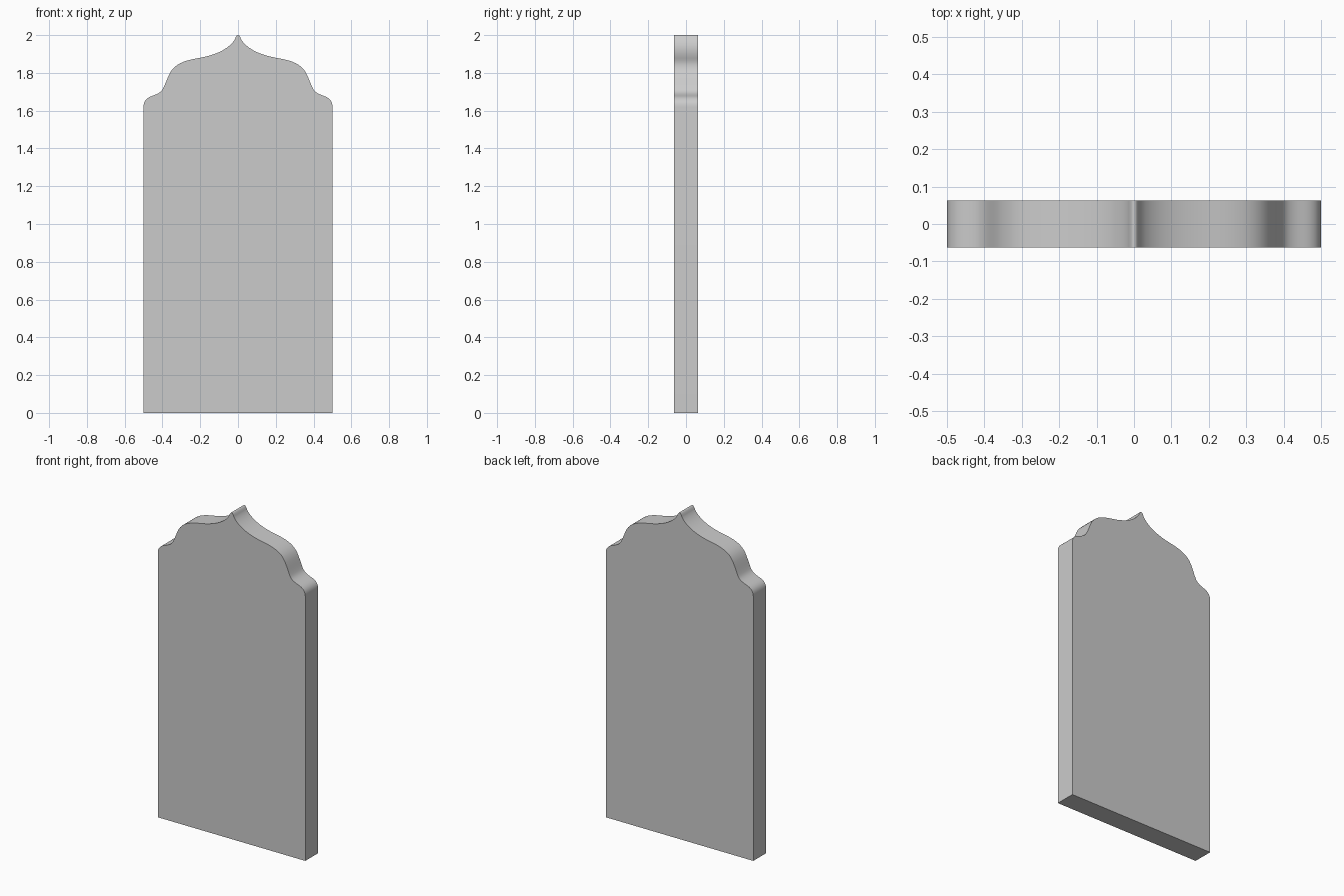
import bpy, bmesh, math
from mathutils import Vector
from mathutils.geometry import interpolate_bezier

if "Cube" in bpy.data.objects:
    bpy.data.objects.remove(bpy.data.objects["Cube"])

HALF_DEPTH = 0.0625

# Right half of the ogee crest: knot, handle, handle, knot ... as (x, z)
crest = [(0.5, 1.62), (0.5, 1.652), (0.482, 1.667), (0.46, 1.676),
         (0.44, 1.684), (0.415, 1.69), (0.40, 1.712),
         (0.386, 1.735), (0.376, 1.77), (0.36, 1.80),
         (0.33, 1.855), (0.27, 1.868), (0.20, 1.88),
         (0.12, 1.895), (0.05, 1.925), (0.018, 1.975),
         (0.011, 1.992), (0.007, 2.0), (0.0, 2.0)]
knots = [Vector((x, 0, z)) for x, z in crest]
right = [Vector((0.5, 0, 0)), knots[0]]
for i in range(0, len(knots) - 1, 3):
    right += interpolate_bezier(*knots[i:i + 4], 10)[1:]

# Mirror the half outline into a closed profile
outline = right + [Vector((-p.x, 0, p.z)) for p in reversed(right[:-1])]

# Slab: front face extruded to the back
bm = bmesh.new()
face = bm.faces.new([bm.verts.new((p.x, -HALF_DEPTH, p.z)) for p in outline])
ext = bmesh.ops.extrude_face_region(bm, geom=[face], use_keep_orig=True)
verts = [g for g in ext["geom"] if isinstance(g, bmesh.types.BMVert)]
bmesh.ops.translate(bm, verts=verts, vec=(0, 2 * HALF_DEPTH, 0))
bmesh.ops.recalc_face_normals(bm, faces=bm.faces)
mesh = bpy.data.meshes.new("headstone_slab")
bm.to_mesh(mesh)
bm.free()
slab = bpy.data.objects.new("headstone_slab", mesh)
bpy.context.collection.objects.link(slab)

# Smooth crest, crisp outline edges
bpy.context.view_layer.objects.active = slab
slab.select_set(True)
bpy.ops.object.shade_smooth_by_angle(angle=math.radians(35))
